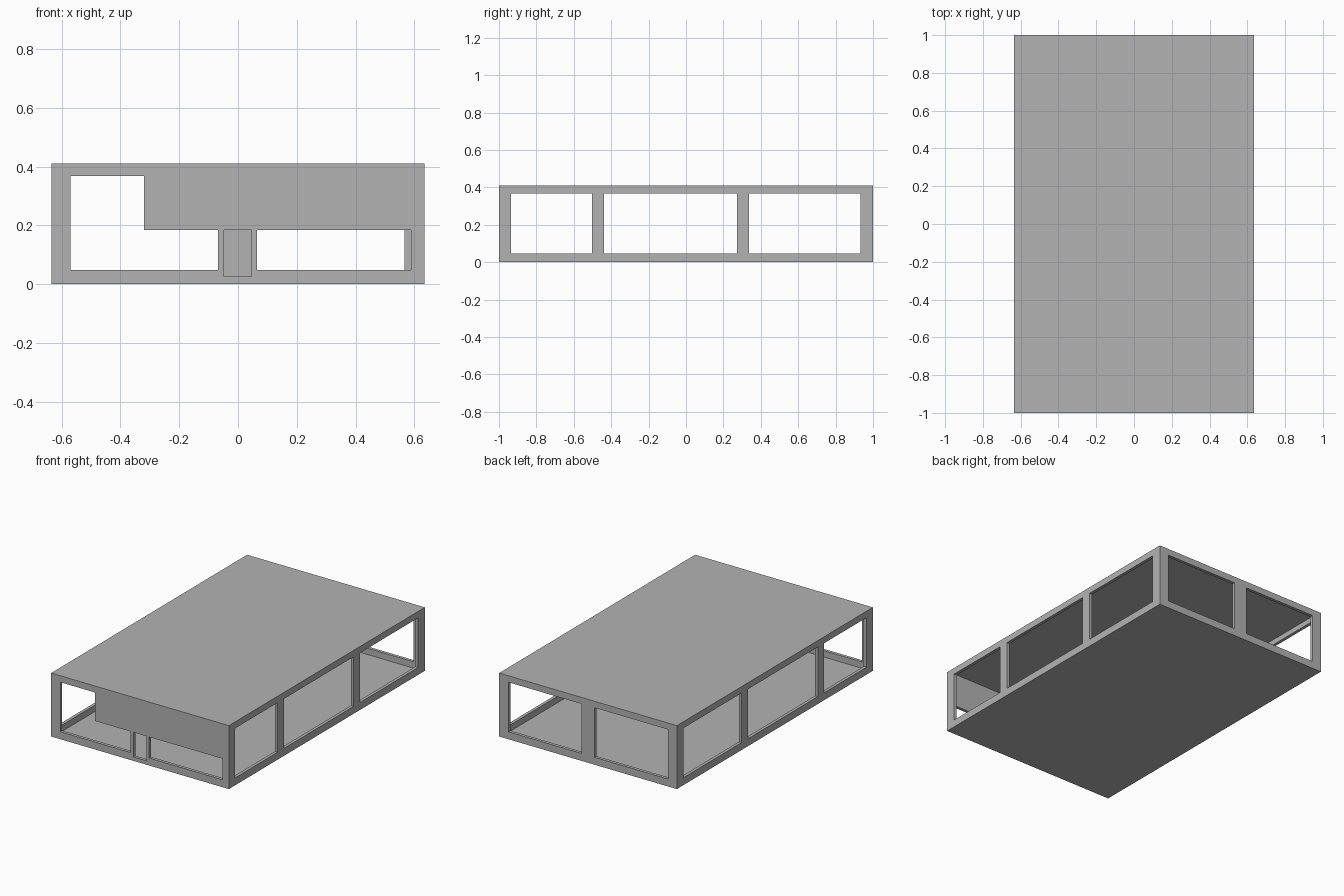
import bpy
from math import pi

cube = bpy.data.objects.get("Cube")
if cube:
    bpy.data.objects.remove(cube, do_unlink=True)

HALF_X, HALF_Y, HEIGHT = 0.635, 1.0, 0.41
WALL, SLAB = 0.02, 0.007
SILL, HEAD = 0.048, 0.368

grey = bpy.data.materials.new("plain grey")
grey.use_nodes = True
colour = (0.45, 0.45, 0.45, 1)
grey.diffuse_color = colour
grey.node_tree.nodes["Principled BSDF"].inputs["Base Color"].default_value = colour


def rect(a, b, low=SILL, high=HEAD):
    return [(a, low), (b, low), (b, high), (a, high)]


def wall(name, half_width, openings, location, turn):
    """Upright panel with cut openings, extruded to the wall thickness."""
    curve = bpy.data.curves.new(name, 'CURVE')
    curve.dimensions = '2D'
    curve.fill_mode = 'BOTH'
    curve.extrude = WALL / 2
    outline = rect(-half_width, half_width, SLAB, HEIGHT - SLAB)
    for loop in [outline] + openings:
        spline = curve.splines.new('POLY')
        spline.points.add(len(loop) - 1)
        for point, (u, v) in zip(spline.points, loop):
            point.co = (u, v, 0, 1)
        spline.use_cyclic_u = True
    obj = bpy.data.objects.new(name, curve)
    bpy.context.collection.objects.link(obj)
    obj.location = location
    obj.rotation_euler = (pi / 2, 0, turn)
    bpy.ops.object.select_all(action='DESELECT')
    obj.select_set(True)
    bpy.context.view_layer.objects.active = obj
    bpy.ops.object.convert(target='MESH')
    obj = bpy.context.object
    for face in obj.data.polygons:
        face.use_smooth = False
    obj.data.materials.clear()
    obj.data.materials.append(grey)


def slab(name, z):
    bpy.ops.mesh.primitive_cube_add(size=1, location=(0, 0, z))
    obj = bpy.context.object
    obj.name = name
    obj.scale = (2 * HALF_X, 2 * HALF_Y, SLAB)
    obj.data.materials.append(grey)


# Floor and roof
slab("floor", SLAB / 2)
slab("roof", HEIGHT - SLAB / 2)

# Long side walls with three windows each
windows = [rect(-0.935, -0.503), rect(-0.438, 0.273), rect(0.338, 0.932)]
for side, x in (("left", 1), ("right", -1)):
    wall(side + "_wall", HALF_Y, windows, (x * (HALF_X - WALL / 2), 0, 0), pi / 2)

# Front wall: stepped window, doorway and low window
step = 0.184
stepped = [(-0.57, SILL), (-0.068, SILL), (-0.068, step),
           (-0.32, step), (-0.32, HEAD), (-0.57, HEAD)]
front = [stepped, rect(-0.048, 0.046, 0.025, step), rect(0.065, 0.588, SILL, step)]
wall("front_wall", HALF_X - WALL, front, (0, WALL / 2 - HALF_Y, 0), 0)

# Back wall with two large windows
back = [rect(-0.57, -0.048), rect(0.046, 0.567)]
wall("back_wall", HALF_X - WALL, back, (0, HALF_Y - WALL / 2, 0), 0)
